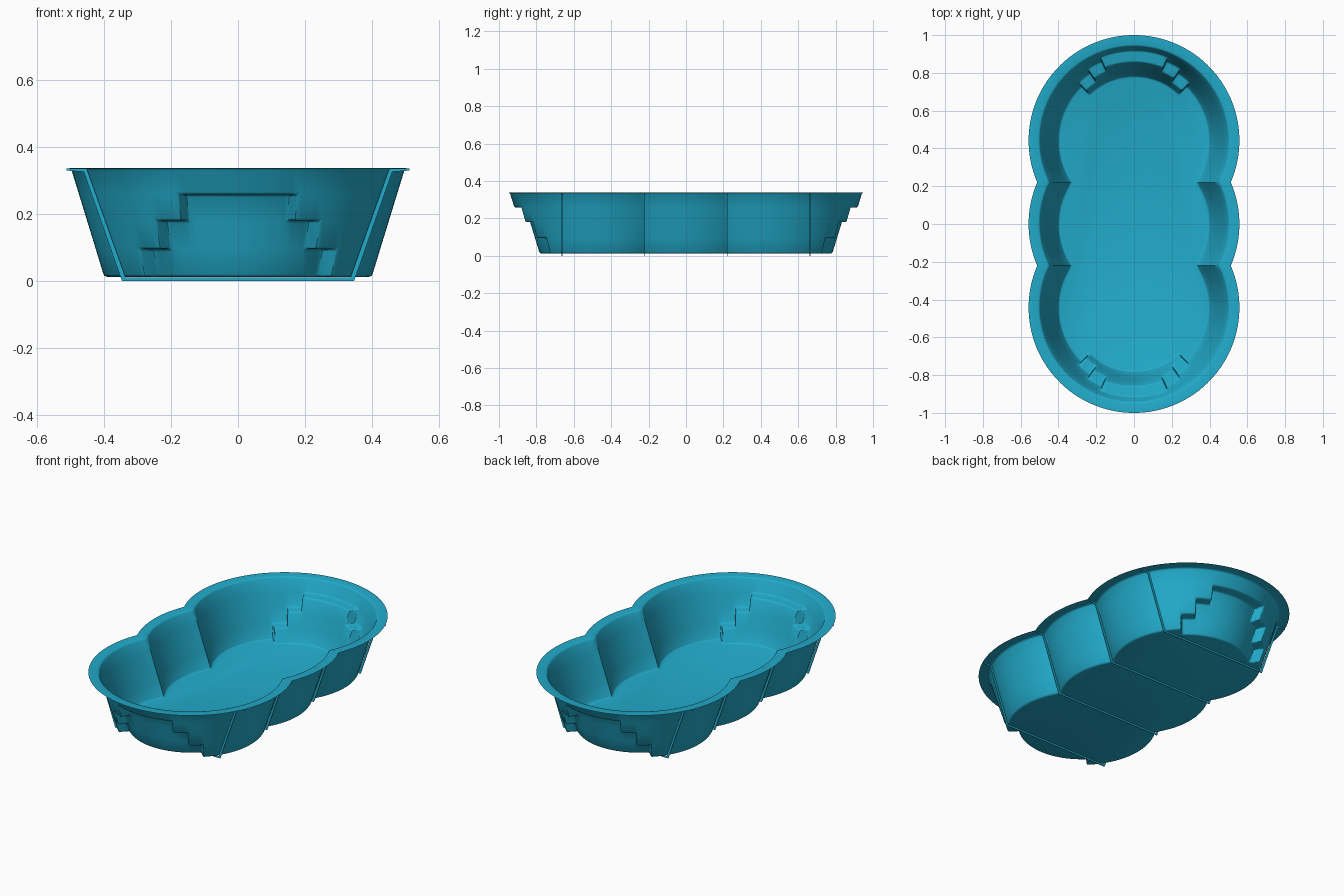
import bpy, bmesh, math

if "Cube" in bpy.data.objects:
    bpy.data.objects.remove(bpy.data.objects["Cube"])

LOBE = 0.442            # spacing of the three round lobes
SEAM = LOBE / 2         # seam distance from each lobe centre
RIM_R, TOP_R, LOW_R = 0.558, 0.50, 0.40
TOP_Z, LOW_Z = 0.338, 0.012
INSET = 0.06
STEPS = [(22, 0.258), (33, 0.18), (44, 0.095)]   # (half angle, tread height)

mat = bpy.data.materials.new("pool_blue")
mat.diffuse_color = (0.016, 0.41, 0.60, 1)
mat.use_nodes = True
mat.node_tree.nodes["Principled BSDF"].inputs["Base Color"].default_value = mat.diffuse_color


def wall_r(z):
    return LOW_R + (TOP_R - LOW_R) * (z - LOW_Z) / (TOP_Z - LOW_Z)


# rows of the wall profile: (radius, height, lies on the inner side of a tread)
rows = [(RIM_R, TOP_Z, False), (TOP_R, TOP_Z, False)]
for _, z in STEPS:
    rows += [(wall_r(z), z, False), (wall_r(z), z, True)]
rows.append((LOW_R, LOW_Z, True))


def finish(bm, name):
    me = bpy.data.meshes.new(name)
    bm.to_mesh(me)
    bm.free()
    me.materials.append(mat)
    ob = bpy.data.objects.new(name, me)
    bpy.context.collection.objects.link(ob)
    return ob


def add_panel(bm, columns):
    """Skin a list of columns, each a list of points running down the wall."""
    grid = [[bm.verts.new(p) for p in col] for col in columns]
    for a, b in zip(grid, grid[1:]):
        for i in range(len(rows) - 1):
            bm.faces.new((a[i], a[i + 1], b[i + 1], b[i]))


def side_column(t, side, cy):
    col = []
    for r, z, _ in rows:
        a = t * math.asin(SEAM / r)
        col.append((side * r * math.cos(a), cy + r * math.sin(a), z))
    return col


def cap_column(deg, tread, end):
    """Column of an end wall; below its tread height the wall steps inward."""
    col = []
    for r, z, inner in rows:
        a = math.radians(abs(deg))
        if abs(deg) > 44:       # stretch the outer part to meet the seam
            seam_a = math.acos(SEAM / r)
            a = math.radians(44) + (abs(deg) - 44) / 16 * (seam_a - math.radians(44))
        a = math.copysign(a, deg)
        if z < tread - 1e-5 or (inner and abs(z - tread) < 1e-5):
            r -= INSET
        col.append((r * math.sin(a), end * (LOBE + r * math.cos(a)), z))
    return col


def cap_columns(end):
    half, start = [], 0
    for stop, tread in STEPS + [(60, -1)]:
        n = max(4, round((stop - start) / 2.75))
        half += [(start + (stop - start) * i / n, tread) for i in range(n + 1)]
        start = stop
    full = [(-d, t) for d, t in reversed(half)] + half[1:]
    return [cap_column(d, t, end) for d, t in full]


# pool shell: six side panels, two stepped end walls and the floor
bm = bmesh.new()
N = 18
for side in (-1, 1):
    for k in (-1, 0, 1):
        add_panel(bm, [side_column(-1 + 2 * i / N, side, k * LOBE) for i in range(N + 1)])
for end in (-1, 1):
    add_panel(bm, cap_columns(end))
bmesh.ops.remove_doubles(bm, verts=bm.verts, dist=1e-4)
bmesh.ops.dissolve_degenerate(bm, edges=bm.edges, dist=1e-5)
floor_edges = [e for e in bm.edges if e.is_boundary
               and all(v.co.z < LOW_Z + 1e-4 for v in e.verts)]
floor = bmesh.ops.edgeloop_fill(bm, edges=floor_edges)["faces"]
bmesh.ops.recalc_face_normals(bm, faces=bm.faces)
if floor[0].normal.z < 0:
    bmesh.ops.reverse_faces(bm, faces=bm.faces)
# soft moulded corners on rim, floor and steps
sharp = [e for e in bm.edges if e.is_manifold
         and e.calc_face_angle(0) > math.radians(60)]
bmesh.ops.bevel(bm, geom=sharp, offset=0.008, segments=2, profile=0.5,
                affect='EDGES', clamp_overlap=True)
shell = finish(bm, "pool_shell")
bpy.context.view_layer.objects.active = shell
shell.select_set(True)
bpy.ops.object.shade_smooth_by_angle(angle=math.radians(40))


# seam ribs: thin flanges under the rim, down the walls and below the floor
def half_x(r):
    return math.sqrt(r * r - SEAM * SEAM)


for i, y in enumerate((-3 * SEAM, -SEAM, SEAM, 3 * SEAM)):
    xr, xt, xl = half_x(RIM_R), half_x(TOP_R), half_x(LOW_R)
    inner = [(xr, TOP_Z - 0.002), (xt + 0.004, TOP_Z - 0.002), (xl + 0.003, LOW_Z - 0.002)]
    outer = [(xr, TOP_Z - 0.008), (xt + 0.013, TOP_Z - 0.012), (xl + 0.014, 0.0)]
    inner += [(-x, z) for x, z in reversed(inner)]
    outer += [(-x, z) for x, z in reversed(outer)]
    bm = bmesh.new()
    quads = [[bm.verts.new((x, y + d, z)) for d in (-0.002, 0.002) for x, z in (a, b)]
             for a, b in zip(inner, outer)]
    for p, q in zip(quads, quads[1:]):
        for a, b in ((0, 1), (1, 3), (3, 2), (2, 0)):
            bm.faces.new((p[a], p[b], q[b], q[a]))
    for q in (quads[0], quads[-1]):
        bm.faces.new((q[0], q[1], q[3], q[2]))
    bmesh.ops.recalc_face_normals(bm, faces=bm.faces)
    finish(bm, f"seam_rib_{i + 1}")
